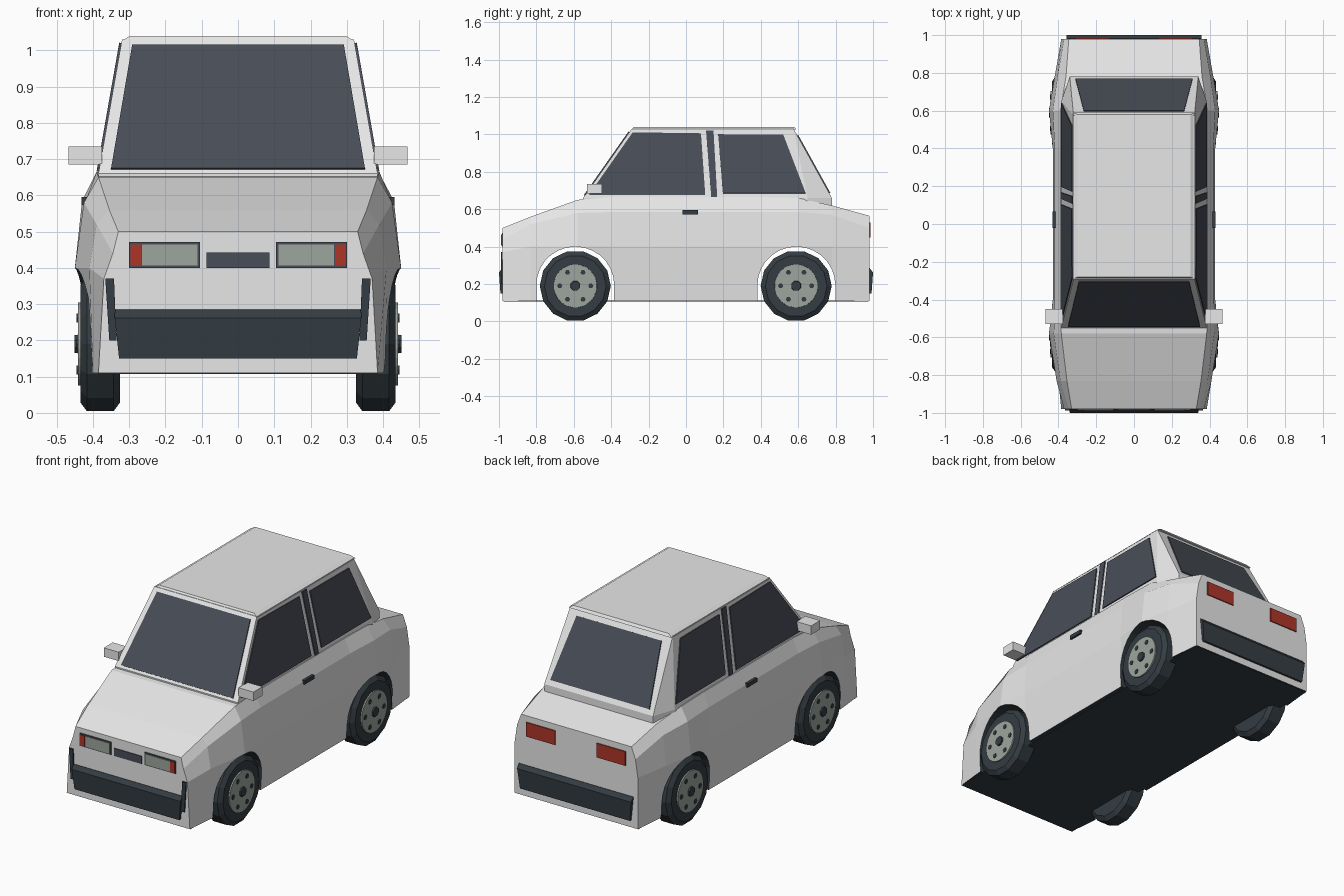
import bpy, bmesh, math
from mathutils import Vector

if "Cube" in bpy.data.objects:
    bpy.data.objects.remove(bpy.data.objects["Cube"], do_unlink=True)


def material(name, *rgb):
    m = bpy.data.materials.new(name)
    m.use_nodes = True
    m.diffuse_color = (*rgb, 1)
    m.node_tree.nodes["Principled BSDF"].inputs["Base Color"].default_value = (*rgb, 1)
    return m


PAINT = material("light grey paint", .8, .8, .8)
GLASS = material("dark glass", .065, .075, .095)
TRIM = material("black trim", .035, .047, .056)
SILVER = material("dull silver", .34, .38, .34)
RED = material("red lamp", .42, .035, .022)


def finish(name, bm, *mats):
    bmesh.ops.recalc_face_normals(bm, faces=bm.faces)
    mesh = bpy.data.meshes.new(name)
    bm.to_mesh(mesh)
    bm.free()
    for m in mats:
        mesh.materials.append(m)
    ob = bpy.data.objects.new(name, mesh)
    bpy.context.collection.objects.link(ob)
    return ob


def hull(name, points, mat):
    """Convex solid around the points."""
    bm = bmesh.new()
    for p in points:
        bm.verts.new(p)
    bmesh.ops.convex_hull(bm, input=bm.verts[:])
    bmesh.ops.dissolve_limit(bm, angle_limit=.01, verts=bm.verts[:], edges=bm.edges[:])
    return finish(name, bm, mat)


def box(name, xs, ys, zs, mat):
    return hull(name, [(x, y, z) for x in xs for y in ys for z in zs], mat)


def plate(name, points, outward, mat, lift=.006):
    """Thin panel raised off a sloping surface."""
    p = [Vector(q) for q in points]
    n = (p[1] - p[0]).cross(p[2] - p[0]).normalized()
    if n.dot(Vector(outward)) < 0:
        n = -n
    return hull(name, [q + n * lift for q in p] + [q - n * .003 for q in p], mat)


def disc(name, rings, y, z, mat, sides=14):
    """Convex turned solid along x; rings are (x, radius)."""
    pts = []
    for x, r in rings:
        for i in range(sides):
            a = 2 * math.pi * (i + .5) / sides
            pts.append((x, y + r * math.sin(a), z + r * math.cos(a)))
    return hull(name, pts, mat)


# Lower body: y, half widths from sill to top edge, heights of middle, shoulder, top
half = [
    (-.98, .385, .37, .345, .33, .37, .44, .50),
    (-.83, .40, .41, .39, .355, .40, .52, .56),
    (-.58, .42, .45, .425, .385, .40, .58, .65),
    (-.40, .41, .43, .42, .39, .40, .585, .665),
    (.40, .41, .43, .42, .39, .40, .585, .665),
    (.60, .42, .45, .43, .39, .40, .585, .66),
    (.78, .405, .42, .405, .36, .40, .57, .62),
    (.98, .385, .385, .37, .345, .40, .50, .565),
]
bm = bmesh.new()
rings = []
for y, xb, xm, xs, xt, zm, zs, zt in half:
    side = [(xb, .11), (xm, zm), (xs, zs), (xt, zt)]
    loop = side + [(-x, z) for x, z in reversed(side)]
    rings.append([bm.verts.new((x, y, z)) for x, z in loop])
for a, b in zip(rings, rings[1:]):
    for i in range(8):
        j = (i + 1) % 8
        f = bm.faces.new((a[i], a[j], b[j], b[i]))
        f.material_index = 1 if i == 7 else 0
bm.faces.new(rings[0])
bm.faces.new(rings[-1])
body = finish("lower_body", bm, PAINT, TRIM)

# Wheel arches cut through the body
cutters = []
for y in (-.592, .59):
    arc = [(y + .208 * math.cos(math.pi * i / 14), .195 + .205 * math.sin(math.pi * i / 14))
           for i in range(15)]
    arc += [(y - .208, 0), (y + .208, 0)]
    bm = bmesh.new()
    left = [bm.verts.new((.6, *p)) for p in arc]
    right = [bm.verts.new((-.6, *p)) for p in arc]
    bm.faces.new(left)
    bm.faces.new(right)
    for i in range(len(arc)):
        k = i - 1
        bm.faces.new((left[k], left[i], right[i], right[k]))
    for f in bm.faces:
        f.material_index = 1
    cutter = finish("arch_cutter", bm, PAINT, TRIM)
    cutter.hide_render = True
    cutters.append(cutter)
    mod = body.modifiers.new("arch", "BOOLEAN")
    mod.operation = "DIFFERENCE"
    mod.solver = "EXACT"
    mod.object = cutter
bpy.context.view_layer.update()
cut = bpy.data.meshes.new_from_object(body.evaluated_get(bpy.context.evaluated_depsgraph_get()))
body.modifiers.clear()
body.data = cut
for c in cutters:
    bpy.data.objects.remove(c, do_unlink=True)

box("floor", (-.385, .385), (-.975, .975), (.107, .113), TRIM)

# Cabin and roof
base = [(.385, -.55), (.385, .65), (.34, .78)]
cabin = [(s * x, y, z) for s in (1, -1) for x, y in base for z in (.60, .66)]
cabin += [(s * .32, y, 1.03) for s in (1, -1) for y in (-.29, .575)]
hull("cabin", cabin, PAINT)
hull("roof", [(s * x, y, z) for s in (1, -1)
              for x, y, z in [(.322, -.29, 1.025), (.322, .59, 1.025),
                              (.298, -.28, 1.04), (.298, .58, 1.04)]], PAINT)


def screen_y(z):
    return -.55 + (z - .66) * .26 / .37


def rear_y(z):
    return .78 - (z - .66) * .205 / .37


def side_x(z):
    return .385 - (z - .66) * .065 / .37


# Windows
plate("windscreen", [(x, screen_y(z), z) for x, z in
                     [(-.35, .672), (.35, .672), (.292, 1.012), (-.292, 1.012)]], (0, -1, 1), GLASS)
plate("rear_window", [(x, rear_y(z), z) for x, z in
                      [(-.31, .685), (.31, .685), (.265, .995), (-.265, .995)]], (0, 1, 1), GLASS)
windows = {
    "front_door_window": [(-.52, .675), (.103, .675), (.08, 1.005), (-.285, 1.01)],
    "door_gap": [(.135, .665), (.167, .665), (.147, 1.02), (.107, 1.02)],
    "rear_door_window": [(.197, .685), (.64, .685), (.52, .998), (.172, 1.0)],
}

for s, label in ((1, "left"), (-1, "right")):
    for name, shape in windows.items():
        plate(f"{label}_{name}", [(s * side_x(z), y, z) for y, z in shape], (s, 0, 0), GLASS)

    # Mirrors, handles and bumper ends
    box(f"{label}_mirror", (s * .375, s * .468), (-.53, -.45), (.685, .735), PAINT)
    box(f"{label}_door_handle", (s * .40, s * .432), (-.02, .065), (.573, .595), TRIM)
    plate(f"{label}_bumper_end", [(s * x, -.98, z) for x, z in
                                  [(.335, .2), (.355, .2), (.366, .37), (.342, .37)]],
          (0, -1, 0), TRIM, .008)

    # Lamps
    box(f"{label}_headlamp_frame", (s * .105, s * .30), (-.985, -.975), (.40, .472), GLASS)
    box(f"{label}_headlamp", (s * .112, s * .265), (-.988, -.975), (.406, .465), SILVER)
    box(f"{label}_indicator", (s * .267, s * .296), (-.988, -.975), (.406, .465), RED)
    box(f"{label}_tail_lamp", (s * .13, s * .31), (.975, .986), (.45, .53), RED)

    # Wheels
    for y, end in ((-.592, "front"), (.589, "rear")):
        name = f"{label}_{end}"
        disc(f"{name}_tyre", [(s * .325, .165), (s * .343, .19), (s * .417, .19), (s * .435, .165)],
             y, .19, TRIM)
        disc(f"{name}_rim", [(s * .42, .117), (s * .442, .115)], y, .19, SILVER, 28)
        disc(f"{name}_hub", [(s * .43, .03), (s * .451, .026)], y, .19, TRIM, 8)
        for i in range(6):
            a = math.pi * i / 3
            disc(f"{name}_rim_hole", [(s * .435, .014), (s * .445, .014)],
                 y + .083 * math.cos(a), .19 + .083 * math.sin(a), TRIM, 6)

box("grille", (-.087, .087), (-.985, -.975), (.40, .443), GLASS)

# Bumpers
for d, w, name in ((-1, .342, "front_bumper"), (1, .358, "rear_bumper")):
    hull(name, [(s * (w - inset), d * y, z) for s in (1, -1) for y, z, inset in
                [(.97, .285, 0), (.982, .285, 0), (1.0, .262, .002),
                 (.992, .15, .014), (.97, .15, .014)]], TRIM)
